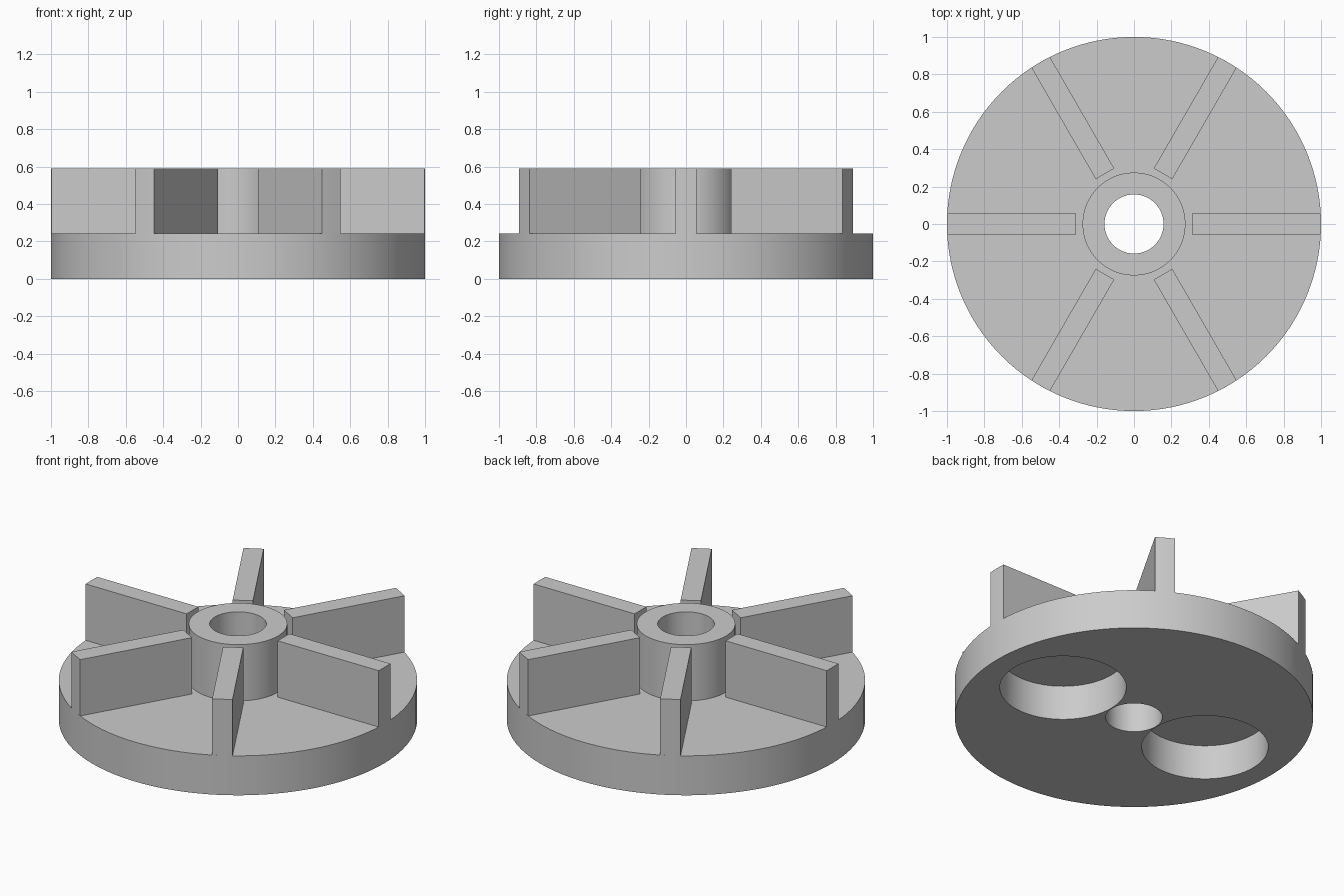
import bpy, bmesh
from math import cos, sin, tau, asin, radians

if "Cube" in bpy.data.objects:
    bpy.data.objects.remove(bpy.data.objects["Cube"])

SEGMENTS = 128
RIM, HUB, BORE = 1.0, 0.275, 0.158
DISC_TOP, TOP = 0.243, 0.59
VANE_START, VANE_HALF = 0.31, 0.057
POCKET_X, POCKET_R, POCKET_DEPTH = 0.517, 0.353, 0.213

grey = bpy.data.materials.new("plain grey")
grey.use_nodes = True
colour = (0.6, 0.6, 0.6, 1)
grey.diffuse_color = colour
grey.node_tree.nodes["Principled BSDF"].inputs["Base Color"].default_value = colour


def add_object(name, bm):
    bmesh.ops.recalc_face_normals(bm, faces=bm.faces)
    mesh = bpy.data.meshes.new(name)
    bm.to_mesh(mesh)
    bm.free()
    mesh.materials.append(grey)
    obj = bpy.data.objects.new(name, mesh)
    bpy.context.collection.objects.link(obj)
    return obj


def smooth(obj):
    bpy.ops.object.select_all(action="DESELECT")
    bpy.context.view_layer.objects.active = obj
    obj.select_set(True)
    bpy.ops.object.shade_smooth_by_angle(angle=radians(30))


# Disc and hub turned from one closed profile
profile = [(BORE, 0), (RIM, 0), (RIM, DISC_TOP), (HUB, DISC_TOP), (HUB, TOP), (BORE, TOP)]
bm = bmesh.new()
rings = []
for i in range(SEGMENTS):
    a = tau * i / SEGMENTS
    rings.append([bm.verts.new((r * cos(a), r * sin(a), z)) for r, z in profile])
for i, ring in enumerate(rings):
    after = rings[(i + 1) % SEGMENTS]
    for j in range(len(profile)):
        k = (j + 1) % len(profile)
        bm.faces.new((ring[j], after[j], after[k], ring[k]))
body = add_object("disc_and_hub", bm)

# Two blind round pockets in the underside
cutters = []
for side in (-1, 1):
    bpy.ops.mesh.primitive_cylinder_add(vertices=96, radius=POCKET_R, depth=2 * POCKET_DEPTH,
                                        location=(side * POCKET_X, 0, 0))
    cutter = bpy.context.object
    cutter.name = "pocket_cutter"
    cutter.hide_render = True
    cutter.data.materials.append(grey)
    cutters.append(cutter)
    cut = body.modifiers.new("pocket", "BOOLEAN")
    cut.operation = "DIFFERENCE"
    cut.solver = "EXACT"
    cut.object = cutter
bpy.context.view_layer.objects.active = body
for cut in list(body.modifiers):
    bpy.ops.object.modifier_apply(modifier=cut.name)
for cutter in cutters:
    bpy.data.objects.remove(cutter)
smooth(body)

# Six radial vanes whose outer ends follow the rim
half_angle = asin(VANE_HALF / RIM)
outline = [(VANE_START, VANE_HALF), (VANE_START, -VANE_HALF)]
outline += [(RIM * cos(t * half_angle), RIM * sin(t * half_angle)) for t in (-1, 0, 1)]
for n in range(6):
    bm = bmesh.new()
    face = bm.faces.new([bm.verts.new((x, y, DISC_TOP)) for x, y in outline])
    grown = bmesh.ops.extrude_face_region(bm, geom=[face])["geom"]
    bmesh.ops.translate(bm, verts=[v for v in grown if isinstance(v, bmesh.types.BMVert)],
                        vec=(0, 0, TOP - DISC_TOP))
    bmesh.ops.delete(bm, geom=[face], context="FACES_ONLY") if face.is_valid else None
    vane = add_object(f"vane_{n + 1}", bm)
    vane.rotation_euler.z = n * tau / 6
    smooth(vane)
